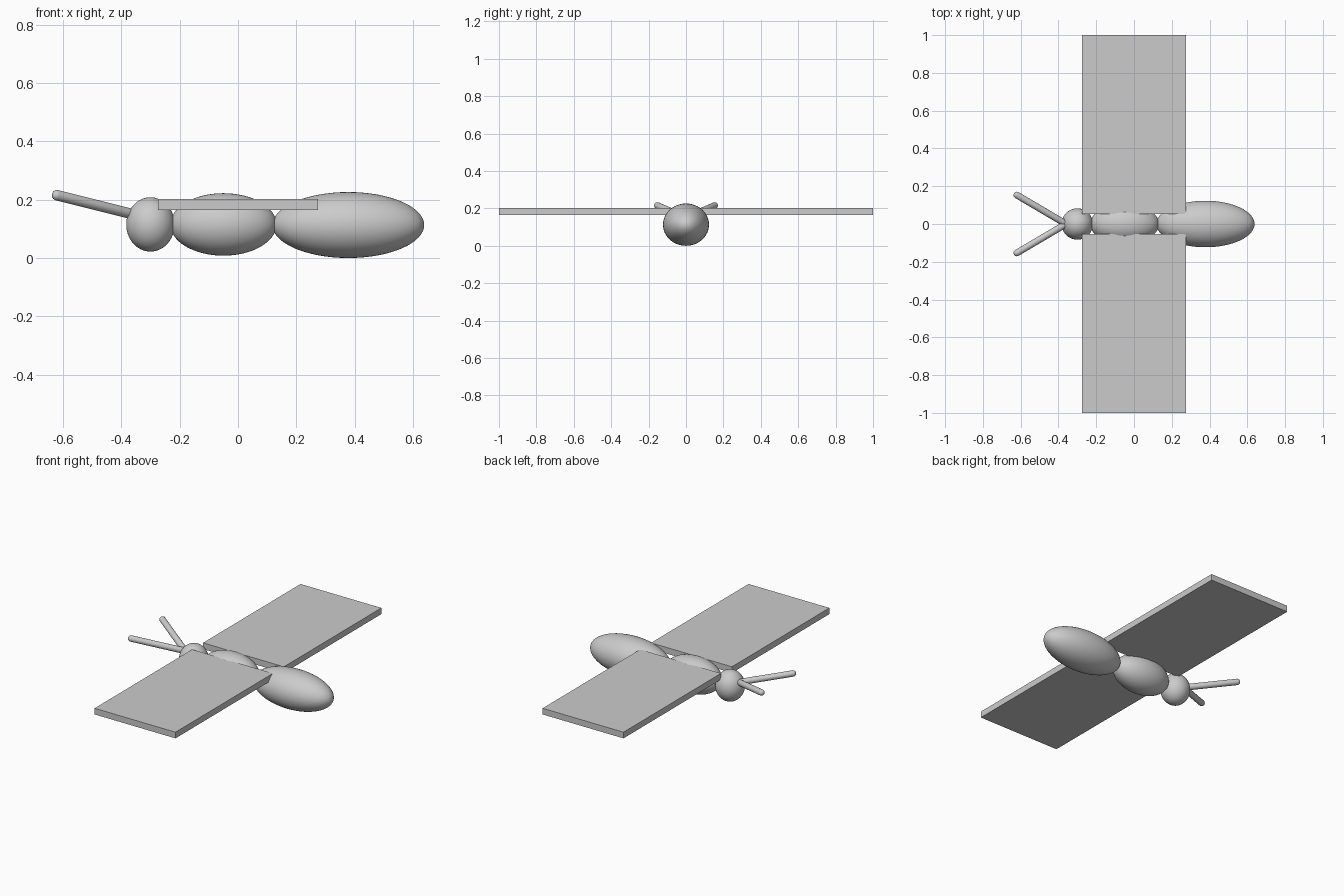
import bpy
from mathutils import Vector

cube = bpy.data.objects.get("Cube")
if cube:
    bpy.data.objects.remove(cube, do_unlink=True)

grey = bpy.data.materials.new("plain_grey")
grey.use_nodes = True
color = (0.6, 0.6, 0.6, 1)
grey.diffuse_color = color
grey.node_tree.nodes["Principled BSDF"].inputs["Base Color"].default_value = color


def finish(name, smooth=True):
    obj = bpy.context.object
    obj.name = name
    obj.data.materials.append(grey)
    bpy.ops.object.transform_apply(location=False, rotation=True, scale=True)
    if smooth:
        bpy.ops.object.shade_smooth()
    return obj


def ellipsoid(name, center, radii):
    # Poles lie along the body's length
    bpy.ops.mesh.primitive_uv_sphere_add(segments=48, ring_count=32, radius=1,
                                         location=center, rotation=(0, 1.5708, 0))
    bpy.ops.object.transform_apply(location=False, rotation=True, scale=False)
    bpy.context.object.scale = radii
    return finish(name)


def capsule(name, start, end, radius):
    # A sphere whose upper half is pulled out to the tip
    start, end = Vector(start), Vector(end)
    axis = end - start
    bpy.ops.mesh.primitive_uv_sphere_add(segments=24, ring_count=15, radius=radius,
                                         location=start)
    obj = bpy.context.object
    for v in obj.data.vertices:
        if v.co.z > 0:
            v.co.z += axis.length
    obj.rotation_euler = axis.to_track_quat("Z", "Y").to_euler()
    return finish(name)


# Body segments, front to tail
ellipsoid("head", (-0.30, 0, 0.115), (0.083, 0.083, 0.093))
ellipsoid("thorax", (-0.05, 0, 0.115), (0.182, 0.108, 0.107))
ellipsoid("abdomen", (0.378, 0, 0.113), (0.26, 0.123, 0.113))

# Paired wings and antennae
for side, label in ((1, "back"), (-1, "front")):
    bpy.ops.mesh.primitive_cube_add(size=1, location=(0, side * 0.5265, 0.183))
    bpy.context.object.scale = (0.55, 0.947, 0.038)
    finish(label + "_wing", smooth=False)
    capsule(label + "_antenna", (-0.36, 0, 0.15), (-0.62, side * 0.153, 0.215), 0.018)
